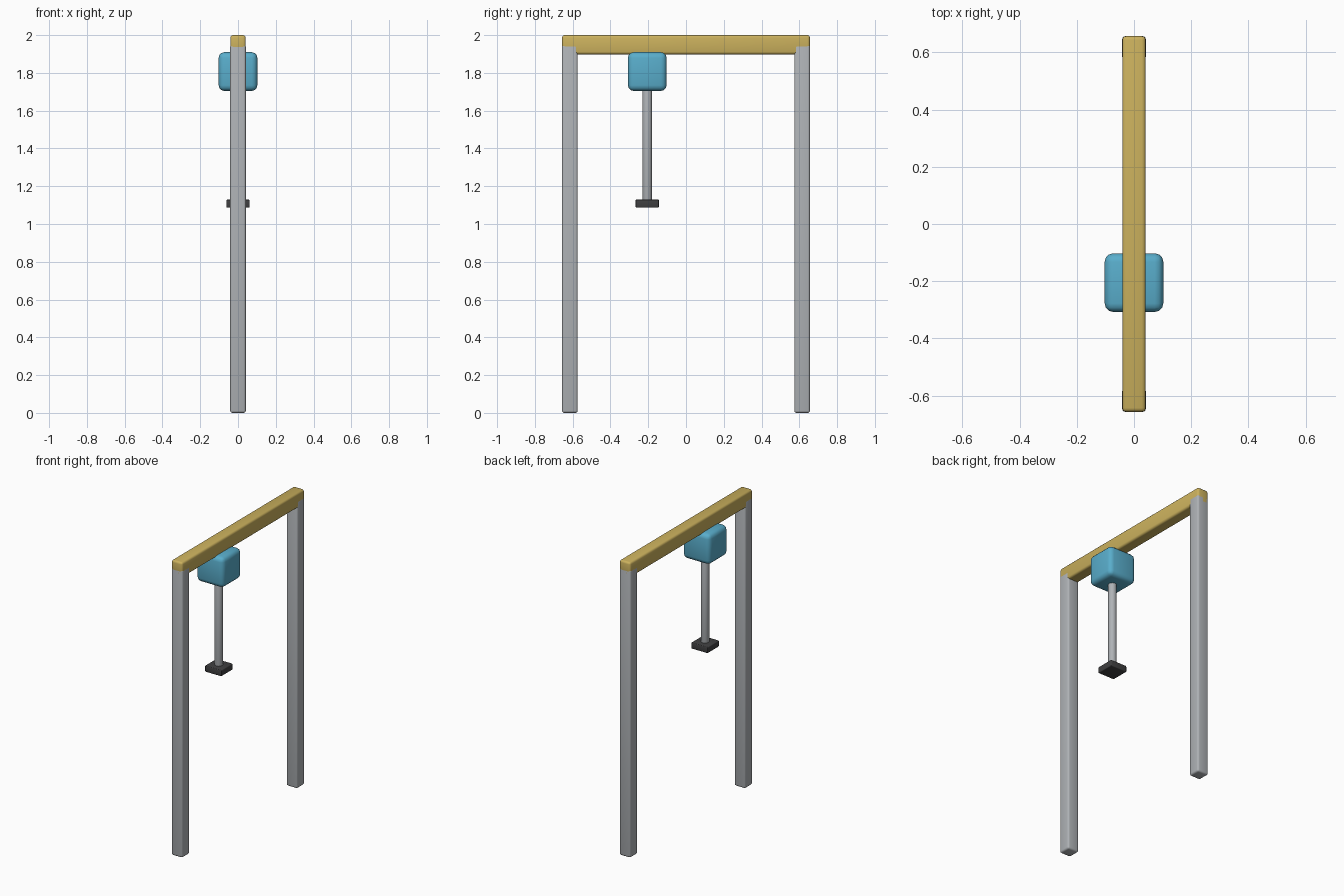
import bpy
import math

if "Cube" in bpy.data.objects:
    bpy.data.objects.remove(bpy.data.objects["Cube"])


def material(name, rgb):
    m = bpy.data.materials.new(name)
    m.diffuse_color = (*rgb, 1.0)
    m.use_nodes = True
    m.node_tree.nodes["Principled BSDF"].inputs["Base Color"].default_value = m.diffuse_color
    return m


GREY = material("steel grey", (0.43, 0.45, 0.47))
YELLOW = material("beam yellow", (0.60, 0.44, 0.11))
BLUE = material("trolley blue", (0.10, 0.42, 0.60))
DARK = material("dark rubber", (0.05, 0.05, 0.052))


def finish(obj, name, mat, bevel):
    obj.name = name
    obj.data.materials.append(mat)
    mod = obj.modifiers.new("Bevel", 'BEVEL')
    mod.width = bevel
    mod.segments = 3
    mod.limit_method = 'ANGLE'
    mod.angle_limit = math.radians(40)
    bpy.ops.object.modifier_apply(modifier=mod.name)
    bpy.ops.object.shade_smooth_by_angle(angle=math.radians(35))


def box(name, centre, size, mat, bevel):
    bpy.ops.mesh.primitive_cube_add(size=1, location=centre)
    obj = bpy.context.object
    obj.scale = size
    bpy.ops.object.transform_apply(location=False, rotation=False, scale=True)
    finish(obj, name, mat, bevel)


# Two upright legs
for name, y in (("front_leg", -0.615), ("back_leg", 0.615)):
    box(name, (0, y, 0.975), (0.083, 0.083, 1.95), GREY, 0.012)

# Top beam
box("top_beam", (0, 0, 1.949), (0.082, 1.313, 0.102), YELLOW, 0.014)

# Trolley hanging under the beam
Y = -0.205
box("trolley", (0, Y, 1.807), (0.205, 0.205, 0.205), BLUE, 0.03)

# Hoist rod, from inside the trolley down to the gripper plate
top, bottom = 1.75, 1.125
bpy.ops.mesh.primitive_cylinder_add(vertices=32, radius=0.0255, depth=top - bottom,
                                    location=(0, Y, (top + bottom) / 2))
finish(bpy.context.object, "hoist_rod", GREY, 0.005)

# Gripper plate
box("gripper_plate", (0, Y, 1.108), (0.123, 0.123, 0.042), DARK, 0.005)
